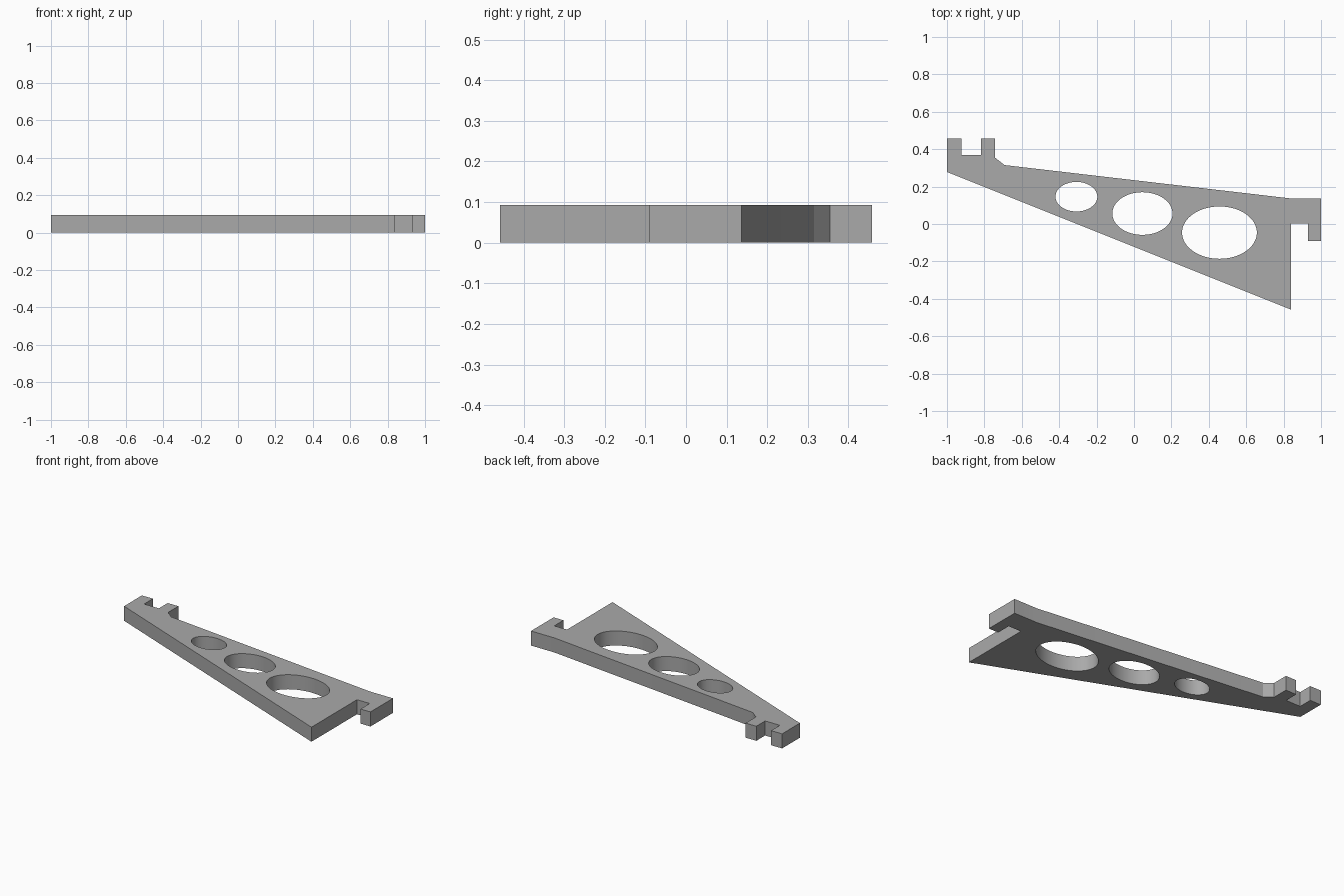
import bpy
import bmesh
from math import cos, sin, tau

cube = bpy.data.objects.get("Cube")
if cube:
    bpy.data.objects.remove(cube, do_unlink=True)

THICKNESS = 0.093

grey = bpy.data.materials.new("plain grey")
grey.use_nodes = True
colour = (0.4, 0.4, 0.4, 1)
grey.diffuse_color = colour
grey.node_tree.nodes["Principled BSDF"].inputs["Base Color"].default_value = colour


def add_loop(curve, points):
    """Add one closed straight-sided loop to the flat profile."""
    spline = curve.splines.new("POLY")
    spline.points.add(len(points) - 1)
    for point, (x, y) in zip(spline.points, points):
        point.co = (x, y, 0, 1)
    spline.use_cyclic_u = True


def ellipse(cx, cy, rx, ry, sides=64):
    return [(cx + rx * cos(tau * i / sides), cy + ry * sin(tau * i / sides))
            for i in range(sides)]


# Bracket outline: notched tip, sloping top edge, hooked end, sloping underside
outline = [
    (-1, 0.278), (-1, 0.458), (-0.922, 0.458), (-0.922, 0.369),
    (-0.818, 0.369), (-0.818, 0.458), (-0.742, 0.458), (-0.742, 0.354),
    (-0.692, 0.315), (0.835, 0.137), (1, 0.137), (1, -0.091),
    (0.93, -0.091), (0.93, 0.002), (0.84, 0.002), (0.84, -0.458),
]
# Oval lightening holes: centre and radii
holes = [(-0.308, 0.146, 0.112, 0.079),
         (0.045, 0.056, 0.161, 0.114),
         (0.457, -0.046, 0.2, 0.14)]

profile = bpy.data.curves.new("bracket_profile", "CURVE")
profile.dimensions = "2D"
profile.fill_mode = "BOTH"
profile.extrude = THICKNESS / 2
add_loop(profile, outline)
for hole in holes:
    add_loop(profile, ellipse(*hole))

bracket = bpy.data.objects.new("shelf_bracket", profile)
bpy.context.collection.objects.link(bracket)
bpy.context.view_layer.objects.active = bracket
bracket.select_set(True)
bpy.ops.object.convert(target="MESH")
bracket = bpy.context.object
bracket.name = "shelf_bracket"

# Weld caps to walls and rest the plate on the ground
bm = bmesh.new()
bm.from_mesh(bracket.data)
bmesh.ops.remove_doubles(bm, verts=bm.verts, dist=0.0001)
bmesh.ops.recalc_face_normals(bm, faces=bm.faces)
bmesh.ops.translate(bm, verts=bm.verts, vec=(0, 0, THICKNESS / 2))
bm.to_mesh(bracket.data)
bm.free()

bracket.data.materials.clear()
bracket.data.materials.append(grey)
bpy.ops.object.shade_smooth_by_angle(angle=0.5)
